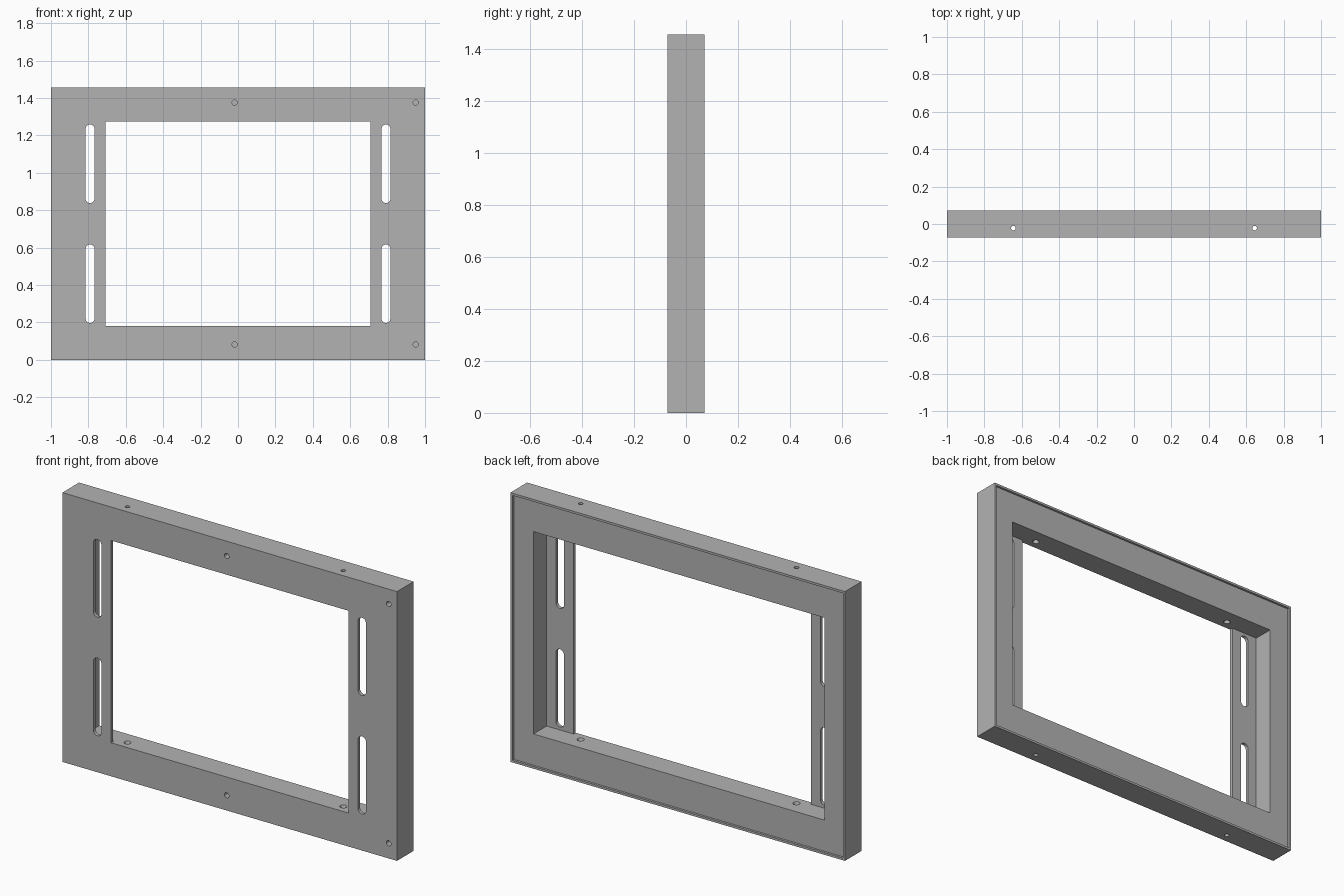
import bpy, bmesh, math
from mathutils import Matrix, Vector

old = bpy.data.objects.get("Cube")
if old:
    bpy.data.objects.remove(old, do_unlink=True)

W, D, H = 2.0, 0.142, 1.455      # overall size
MID = H / 2
FRONT, BACK = -D / 2, D / 2
PLATE = 0.018                    # thickness of the side flanges
LIP = 0.012                      # rim around the back

grey = bpy.data.materials.new("grey")
grey.use_nodes = True
colour = (0.45, 0.45, 0.45, 1)
grey.diffuse_color = colour
grey.node_tree.nodes["Principled BSDF"].inputs["Base Color"].default_value = colour


def make_object(name, bm):
    bmesh.ops.recalc_face_normals(bm, faces=bm.faces)
    mesh = bpy.data.meshes.new(name)
    bm.to_mesh(mesh)
    bm.free()
    obj = bpy.data.objects.new(name, mesh)
    bpy.context.collection.objects.link(obj)
    mesh.materials.append(grey)
    return obj


def box(name, x, y, z):
    """Box from (min, max) ranges."""
    bm = bmesh.new()
    size = [b - a for a, b in (x, y, z)]
    centre = Vector([(a + b) / 2 for a, b in (x, y, z)])
    bmesh.ops.create_cube(bm, size=1, matrix=Matrix.Translation(centre) @ Matrix.Diagonal((*size, 1)))
    return make_object(name, bm)


def cone(name, centre, r1, r2, depth, axis="Z"):
    """Cylinder or cone along z, or along y."""
    bm = bmesh.new()
    turn = Matrix.Rotation(math.pi / 2, 4, "X") if axis == "Y" else Matrix()
    bmesh.ops.create_cone(bm, cap_ends=True, segments=24, radius1=r1, radius2=r2,
                          depth=depth, matrix=Matrix.Translation(centre) @ turn)
    return make_object(name, bm)


def slot(name, x, z0, z1, r):
    """Round-ended prism through the front flange."""
    bm = bmesh.new()
    ring = []
    for zc, start in ((z1 - r, 0), (z0 + r, math.pi)):
        for i in range(13):
            a = start + math.pi * i / 12
            ring.append(bm.verts.new((x + r * math.cos(a), FRONT - 0.02, zc + r * math.sin(a))))
    face = bm.faces.new(ring)
    out = bmesh.ops.extrude_face_region(bm, geom=[face])
    moved = [v for v in out["geom"] if isinstance(v, bmesh.types.BMVert)]
    bmesh.ops.translate(bm, verts=moved, vec=(0, 0.06, 0))
    return make_object(name, bm)


def cut(target, cutters):
    for c in cutters:
        mod = target.modifiers.new("cut", "BOOLEAN")
        mod.operation, mod.solver, mod.object = "DIFFERENCE", "EXACT", c
        bpy.context.view_layer.objects.active = target
        bpy.ops.object.modifier_apply(modifier=mod.name)
        bpy.data.objects.remove(c, do_unlink=True)


# Solid block that becomes the frame
frame = box("bezel_frame", (-W / 2, W / 2), (FRONT, BACK), (0, H))
low, high = 0.181, 1.274

# Window, wider pocket behind the flanges, shallow recess inside the back lip
cutters = [
    box("window_cutter", (-0.709, 0.709), (-0.2, 0.2), (low, high)),
    box("pocket_cutter", (-0.87, 0.87), (FRONT + PLATE, 0.2), (low, high)),
    box("recess_cutter", (LIP - W / 2, W / 2 - LIP), (BACK - LIP, 0.2), (LIP, H - LIP)),
]

# Long slots in both flanges
for x in (-0.791, 0.791):
    for z in (0.407, H - 0.407):
        cutters.append(slot("slot_cutter", x, z - 0.21, z + 0.21, 0.024))

# Blind screw holes in the front
for x in (-0.018, 0.95):
    for z in (0.082, H - 0.08):
        cutters.append(cone("screw_hole_cutter", (x, FRONT, z), 0.014, 0.014, 0.08, "Y"))

# Holes through the rails, countersunk on the inside
for x in (-0.645, 0.645):
    cutters.append(cone("rail_hole_cutter", (x, -0.022, MID), 0.012, 0.012, H + 0.2))
    cutters.append(cone("lower_sink_cutter", (x, -0.022, low), 0.012, 0.024, 0.03))
    cutters.append(cone("upper_sink_cutter", (x, -0.022, high), 0.024, 0.012, 0.03))

cut(frame, cutters)

# Smooth the round holes and keep the edges sharp
bpy.ops.object.select_all(action="DESELECT")
frame.select_set(True)
bpy.context.view_layer.objects.active = frame
bpy.ops.object.shade_smooth_by_angle(angle=math.radians(30))
